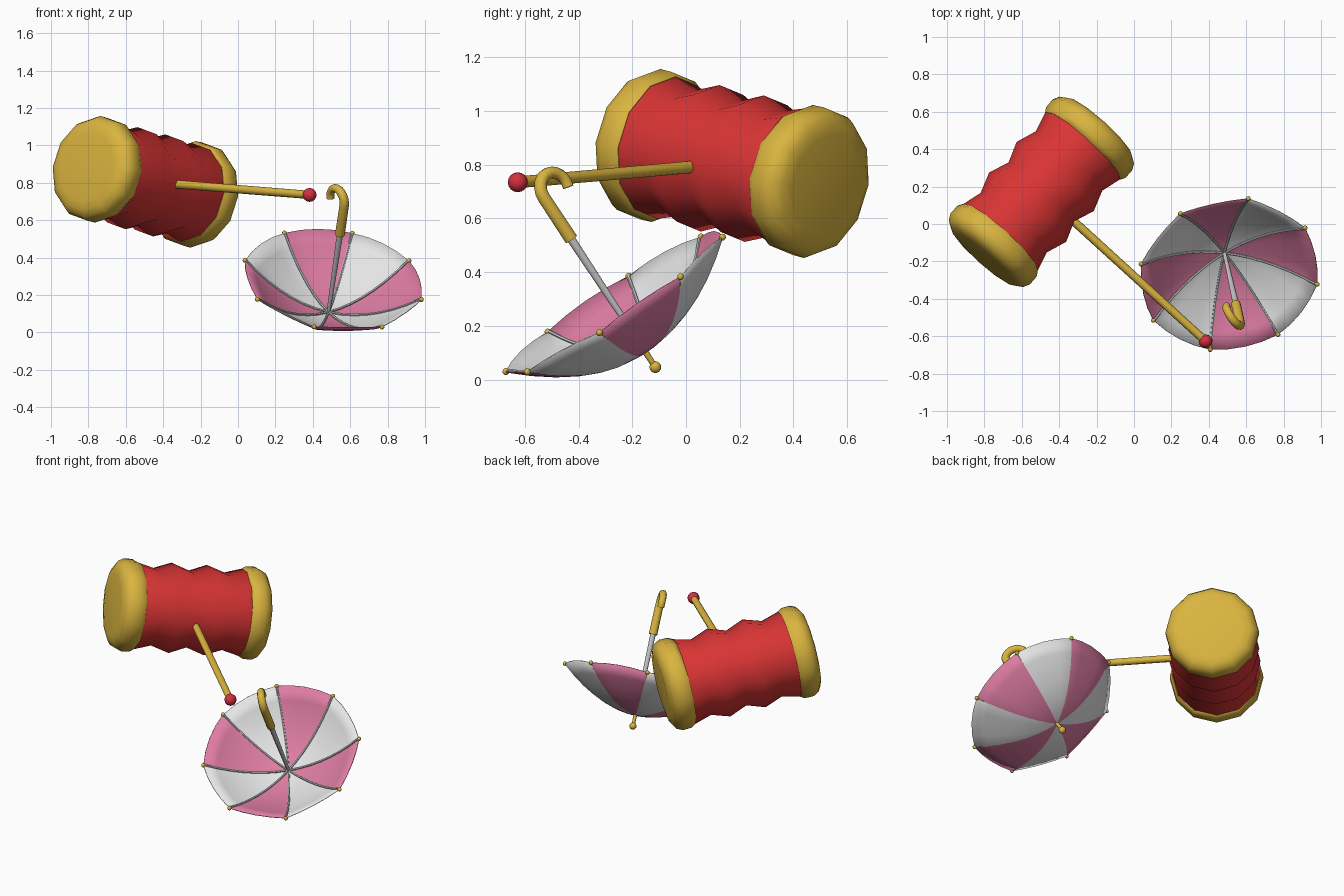
import bpy, bmesh, math
from mathutils import Vector as V

if "Cube" in bpy.data.objects:
    bpy.data.objects.remove(bpy.data.objects["Cube"])


def material(name, rgb):
    m = bpy.data.materials.new(name)
    m.diffuse_color = (*rgb, 1)
    m.use_nodes = True
    m.node_tree.nodes["Principled BSDF"].inputs["Base Color"].default_value = m.diffuse_color
    return m


GOLD = material("gold", (0.70, 0.46, 0.05))
RED = material("red", (0.70, 0.035, 0.035))
BALL_RED = material("ball red", (0.66, 0.03, 0.05))
PINK = material("pink", (0.72, 0.20, 0.36))
WHITE = material("white", (0.78, 0.78, 0.78))
GREY = material("light grey", (0.55, 0.55, 0.55))


def finish(bm, name, mats, angle=40, recalc=True):
    if recalc:
        bmesh.ops.recalc_face_normals(bm, faces=bm.faces[:])
    me = bpy.data.meshes.new(name)
    bm.to_mesh(me)
    bm.free()
    ob = bpy.data.objects.new(name, me)
    bpy.context.collection.objects.link(ob)
    for m in mats:
        me.materials.append(m)
    bpy.ops.object.select_all(action='DESELECT')
    ob.select_set(True)
    bpy.context.view_layer.objects.active = ob
    bpy.ops.object.shade_smooth_by_angle(angle=math.radians(angle))
    return ob


def tube(name, path, radii, mat, sides=8, ref=V((0, 0, 1)), angle=50):
    """Sweep a polygon ring along a path with a radius at each point."""
    bm = bmesh.new()
    rings = []
    for i, p in enumerate(path):
        d = (path[min(i + 1, len(path) - 1)] - path[max(i - 1, 0)]).normalized()
        a = (ref - d * ref.dot(d)).normalized()
        b = d.cross(a)
        rings.append([bm.verts.new(p + radii[i] * (a * math.cos(t) + b * math.sin(t)))
                      for t in (2 * math.pi * k / sides for k in range(sides))])
    for r, s in zip(rings, rings[1:]):
        for k in range(sides):
            j = (k + 1) % sides
            bm.faces.new((r[k], r[j], s[j], s[k]))
    bm.faces.new(rings[0])
    bm.faces.new(rings[-1])
    return finish(bm, name, [mat], angle)


def ball(name, pos, radius, mat, seg=12):
    bm = bmesh.new()
    bmesh.ops.create_uvsphere(bm, u_segments=seg, v_segments=seg * 2 // 3, radius=radius)
    bmesh.ops.translate(bm, verts=bm.verts, vec=pos)
    return finish(bm, name, [mat], 60)


# ---- Mallet: bellows body and two rounded caps along a tilted axis ----
MC = V((-0.495, 0.172, 0.805))
AX = V((0.668 * 0.985, 0.744 * 0.985, -0.172)).normalized()


def lathe(name, profile, mat, angle):
    path = [MC + AX * s for s, r in profile]
    return tube(name, path, [r for s, r in profile], mat, 12, angle=angle)


lathe("mallet_body", [(-0.37, 0.25), (-0.335, 0.268), (-0.225, 0.238), (-0.112, 0.277),
                      (0, 0.236), (0.112, 0.277), (0.225, 0.238), (0.335, 0.268),
                      (0.37, 0.25)], RED, 45)
for side, label in ((-1, "front"), (1, "back")):
    lathe("mallet_cap_" + label,
          [(side * s, r) for s, r in ((0.335, 0.24), (0.335, 0.270), (0.36, 0.284),
                                      (0.415, 0.285), (0.45, 0.268), (0.47, 0.235),
                                      (0.477, 0.19))], GOLD, 45)

# ---- Mallet handle with end ball ----
END = V((0.383, -0.627, 0.735))
tube("mallet_handle", [MC, END], [0.023, 0.022], GOLD, 8)
ball("handle_ball", END, 0.037, BALL_RED)

# ---- Parasol frame: rim centre C, axis W, rim directions A and B ----
C = V((0.509, -0.268, 0.28))
W = V((0.122, -0.545, 0.829)).normalized()
A = V((-0.969, 0.111, 0.216))
A = (A - W * A.dot(W)).normalized()
B = A.cross(W)
R, DEPTH, RIBS, SUB, RAD = 0.486, 0.212, 8, 4, 7


def dome(u, ang, lift=0.0):
    """Point on the canopy; u runs 0 to 1 from hub to rim, panels bow between ribs."""
    f = (ang * RIBS / (2 * math.pi)) % 1
    bow = 4 * f * (1 - f)
    r = R * u * (1 - 0.032 * bow)
    t = -DEPTH * (1 - u * u) + 0.012 * bow * u ** 3 + lift
    return C + (A * math.cos(ang) + B * math.sin(ang)) * r + W * t


# Canopy with alternating panels
bm = bmesh.new()
hub = bm.verts.new(dome(0, 0))
n = RIBS * SUB
grid = [[bm.verts.new(dome(i / RAD, 2 * math.pi * k / n)) for k in range(n)]
        for i in range(1, RAD + 1)]
for k in range(n):
    j = (k + 1) % n
    faces = [bm.faces.new((hub, grid[0][k], grid[0][j]))]
    faces += [bm.faces.new((p[k], q[k], q[j], p[j])) for p, q in zip(grid, grid[1:])]
    for f in faces:
        f.material_index = (k // SUB) % 2
canopy = finish(bm, "canopy", [WHITE, PINK], 35)
sol = canopy.modifiers.new("thickness", 'SOLIDIFY')
sol.thickness = 0.004
sol.offset = 0

# Ribs and rim beads
for i in range(RIBS):
    ang = 2 * math.pi * i / RIBS
    tube(f"rib_{i}", [dome(u / RAD, ang, 0.006) for u in range(RAD + 1)],
         [0.007] * (RAD + 1), GREY, 6, ref=W + A * 0.01)
    ball(f"rim_bead_{i}", dome(1, ang), 0.013, GOLD, 9)

# Shaft and pointed tip
side_ref = V((1, 0, 0))
tube("shaft", [C - W * 0.215, C + W * 0.31], [0.010, 0.017], GREY, 10, side_ref)
tube("tip_rod", [C - W * 0.205, C - W * 0.28], [0.012, 0.010], GOLD, 8, side_ref)
ball("tip_ball", C - W * 0.282, 0.022, GOLD)

# Hooked grip
H = V((-0.585, 0.646, 0.5))
H = (H - W * H.dot(W)).normalized()
top = C + W * 0.48
hook_r, steps = 0.063, 12
path = [C + W * 0.292, C + W * 0.39]
for i in range(steps + 1):
    a = math.radians(205) * i / steps
    path.append(top + H * hook_r * (1 - math.cos(a)) + W * hook_r * math.sin(a))
radii = [0.026 - 0.005 * i / (len(path) - 1) for i in range(len(path))]
tube("grip", path, radii, GOLD, 10, ref=W.cross(H))
